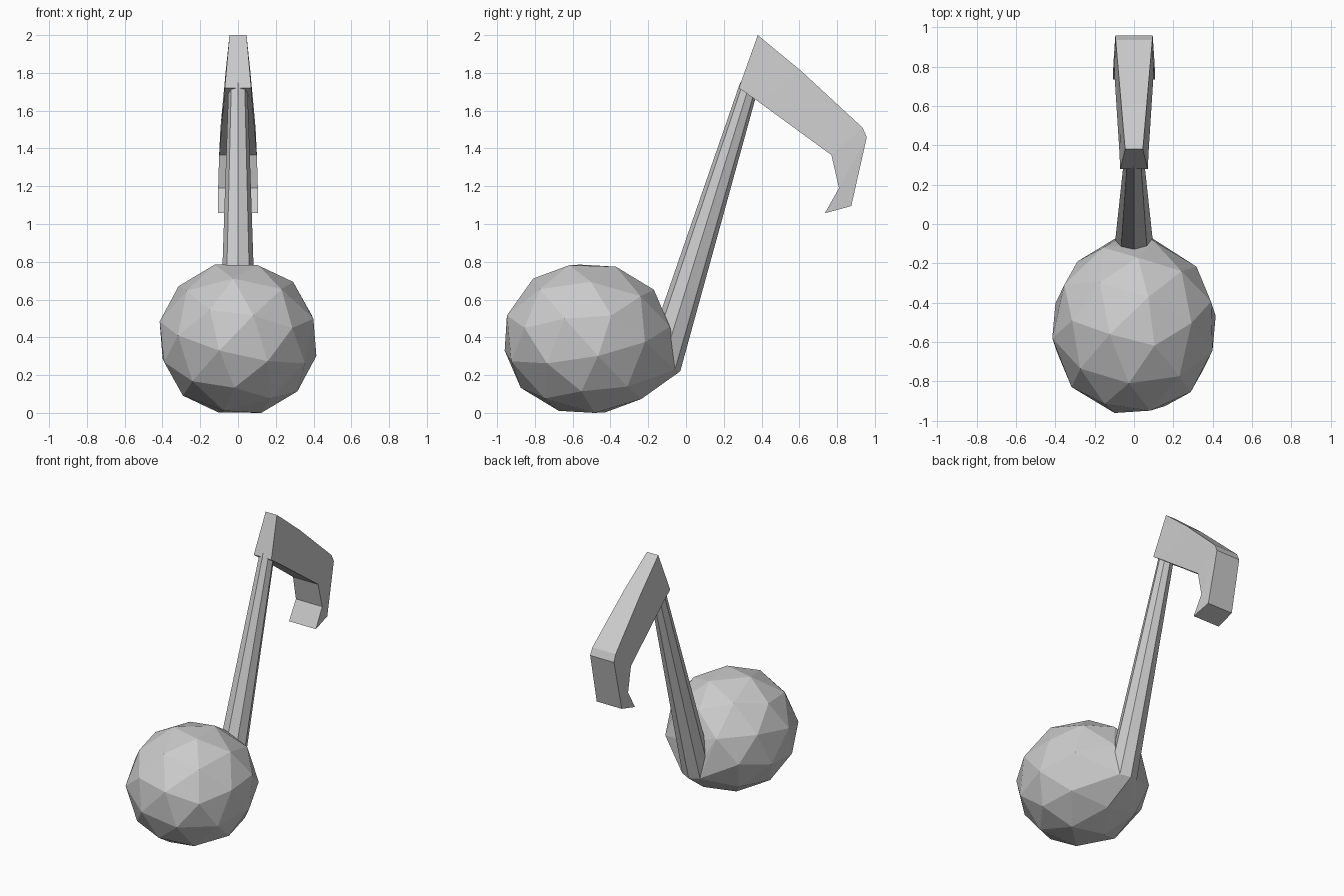
import bpy, bmesh
from math import radians, cos, sin, pi
from mathutils import Vector, Euler

if "Cube" in bpy.data.objects:
    bpy.data.objects.remove(bpy.data.objects["Cube"])


def finish(bm, name):
    bmesh.ops.recalc_face_normals(bm, faces=bm.faces)
    me = bpy.data.meshes.new(name)
    bm.to_mesh(me)
    bm.free()
    ob = bpy.data.objects.new(name, me)
    bpy.context.collection.objects.link(ob)
    return ob


def loft(rings, name):
    # joins closed rings of points, with end caps
    bm = bmesh.new()
    vs = [[bm.verts.new(p) for p in r] for r in rings]
    n = len(vs[0])
    for a, b in zip(vs, vs[1:]):
        for i in range(n):
            j = (i + 1) % n
            bm.faces.new((a[i], a[j], b[j], b[i]))
    bm.faces.new(vs[0])
    bm.faces.new(vs[-1])
    return finish(bm, name)


# stem: leaning, tapering octagon
bottom, top = Vector((0, -0.126, 0.25)), Vector((0, 0.335, 1.735))
axis = (top - bottom).normalized()
side = Vector((1, 0, 0))
back = Vector((0, axis.z, -axis.y))


def ring(c, r):
    return [c + r * (cos(i * pi / 4) * side + sin(i * pi / 4) * back) for i in range(8)]


foot = ring(bottom, 0.1)
loft([foot, ring(top, 0.05)], "stem")

# note head: faceted ball fitted to its bounds, drawn out to the foot of the stem
bm = bmesh.new()
bmesh.ops.create_icosphere(bm, subdivisions=2, radius=1)
rot = Euler((radians(17), radians(8), radians(25))).to_matrix()
pts = [rot @ v.co for v in bm.verts]
low = (-0.415, -0.96, 0.0)
high = (0.415, -0.085, 0.785)
for k in range(3):
    a, b = min(p[k] for p in pts), max(p[k] for p in pts)
    for p in pts:
        p[k] = low[k] + (p[k] - a) / (b - a) * (high[k] - low[k])
bm.clear()
for p in pts + foot[:5]:
    bm.verts.new(p)
res = bmesh.ops.convex_hull(bm, input=bm.verts)
loose = [v for v in bm.verts if not v.link_faces]
bmesh.ops.delete(bm, geom=loose, context='VERTS')
bmesh.ops.dissolve_limit(bm, angle_limit=radians(3), verts=bm.verts, edges=bm.edges)
finish(bm, "note_head")

# flag: sections as (outer y, z, half width, inner y, z, half width)
sections = [
    (0.38, 2.00, 0.045, 0.28, 1.72, 0.07),
    (0.61, 1.81, 0.065, 0.38, 1.65, 0.075),
    (0.935, 1.51, 0.093, 0.77, 1.365, 0.10),
    (0.957, 1.46, 0.095, 0.81, 1.19, 0.105),
    (0.875, 1.095, 0.10, 0.735, 1.057, 0.107),
]
loft([[(-w, y, z), (w, y, z), (v, b, c), (-v, b, c)]
      for y, z, w, b, c, v in sections], "flag")
